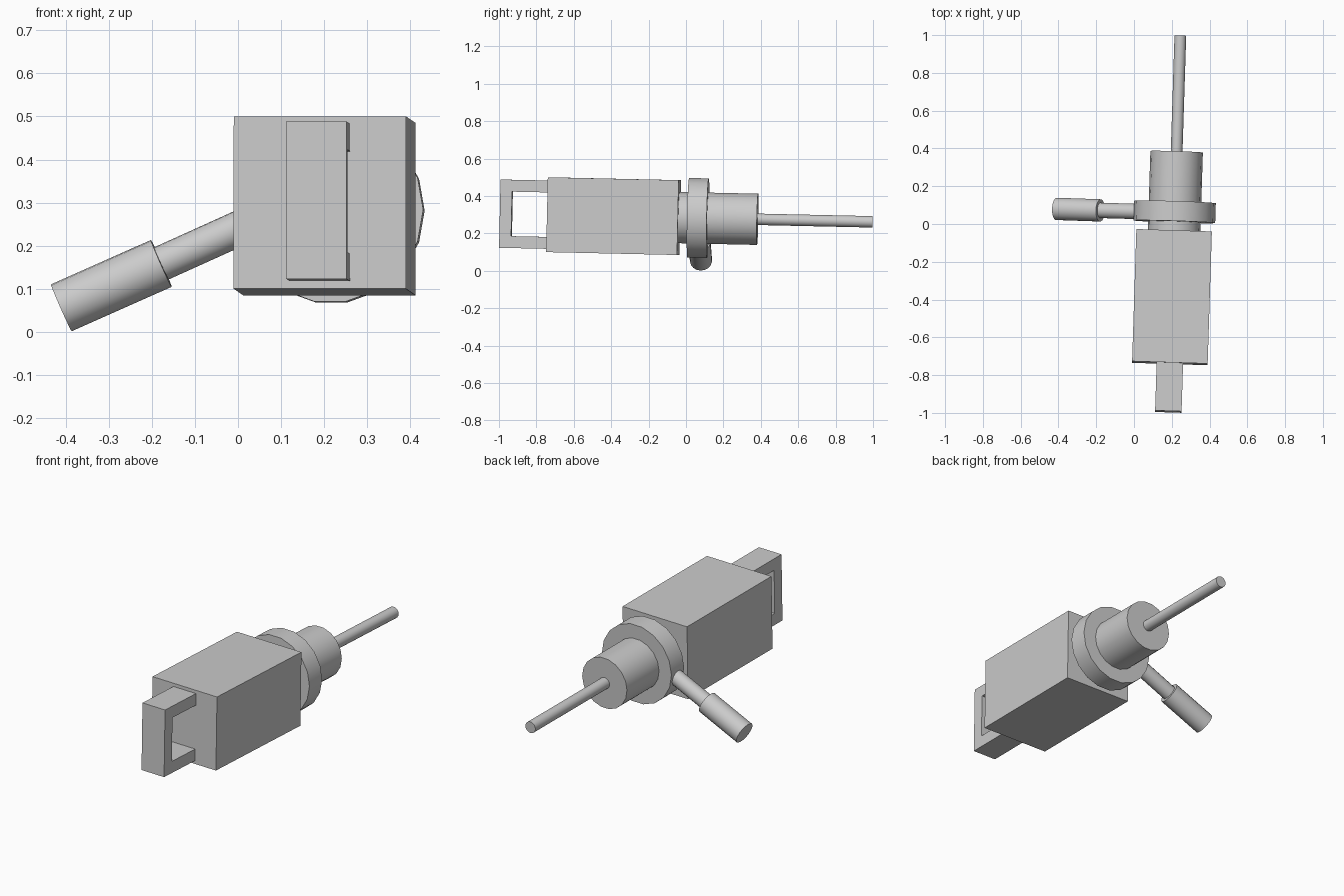
import bpy, bmesh
from math import radians
from mathutils import Matrix, Vector

cube = bpy.data.objects.get("Cube")
if cube:
    bpy.data.objects.remove(cube, do_unlink=True)

GREY = 0.6
SIDES = 18

metal = bpy.data.materials.new("plain grey")
metal.use_nodes = True
metal.diffuse_color = (GREY, GREY, GREY, 1)
metal.node_tree.nodes["Principled BSDF"].inputs["Base Color"].default_value = (GREY, GREY, GREY, 1)

# Slightly tilted frame whose y axis runs along the tool
TILT = (Matrix.Translation((0.2135, 0, 0.284))
        @ Matrix.Rotation(-0.032, 4, 'Z') @ Matrix.Rotation(-0.022, 4, 'X'))


def finish(name, bm, matrix, smooth=False):
    bmesh.ops.recalc_face_normals(bm, faces=bm.faces)
    mesh = bpy.data.meshes.new(name)
    bm.to_mesh(mesh)
    bm.free()
    mesh.materials.append(metal)
    obj = bpy.data.objects.new(name, mesh)
    bpy.context.collection.objects.link(obj)
    obj.matrix_world = matrix
    if smooth:
        bpy.ops.object.select_all(action='DESELECT')
        obj.select_set(True)
        bpy.context.view_layer.objects.active = obj
        bpy.ops.object.shade_smooth_by_angle(angle=radians(30))
    return obj


def prism(name, profile, width):
    """Extrude a (y, z) outline across x, centred on the tool axis."""
    bm = bmesh.new()
    face = bm.faces.new([bm.verts.new((-width / 2, y, z)) for y, z in profile])
    new = bmesh.ops.extrude_face_region(bm, geom=[face])["geom"]
    bmesh.ops.translate(bm, vec=(width, 0, 0),
                        verts=[v for v in new if isinstance(v, bmesh.types.BMVert)])
    return finish(name, bm, TILT)


def rod(name, start, end, radius, frame=Matrix()):
    """Capped cylinder between two points of the given frame."""
    start, end = Vector(start), Vector(end)
    axis = end - start
    bm = bmesh.new()
    bmesh.ops.create_cone(bm, cap_ends=True, segments=SIDES, radius1=radius,
                          radius2=radius, depth=axis.length,
                          matrix=Matrix.Rotation(radians(90), 4, 'Z'))
    turn = Vector((0, 0, 1)).rotation_difference(axis).to_matrix().to_4x4()
    return finish(name, bm, frame @ Matrix.Translation((start + end) / 2) @ turn, True)


# Square body
prism("body", [(-0.7375, -0.2), (-0.0375, -0.2), (-0.0375, 0.2), (-0.7375, 0.2)], 0.4)

# Open rectangular grip on the front of the body
prism("rear_grip", [(-0.73, -0.1825), (-0.994, -0.1825), (-0.994, 0.1825), (-0.73, 0.1825),
                    (-0.73, 0.119), (-0.931, 0.119), (-0.931, -0.119), (-0.73, -0.119)], 0.14)

# Turned parts along the axis
for name, y0, y1, radius in [("neck", -0.045, 0.383, 0.139),
                             ("collar", 0.012, 0.117, 0.216),
                             ("bit", 0.37, 0.998, 0.031)]:
    rod(name, (0, y0, 0), (0, y1, 0), radius, TILT)

# Side handle leaving the collar downwards
joint = (-0.178, 0.072, 0.159)
rod("side_handle_stem", (0.07, 0.065, 0.271), joint, 0.041)
rod("side_handle_grip", joint, (-0.41, 0.08, 0.056), 0.0595)
